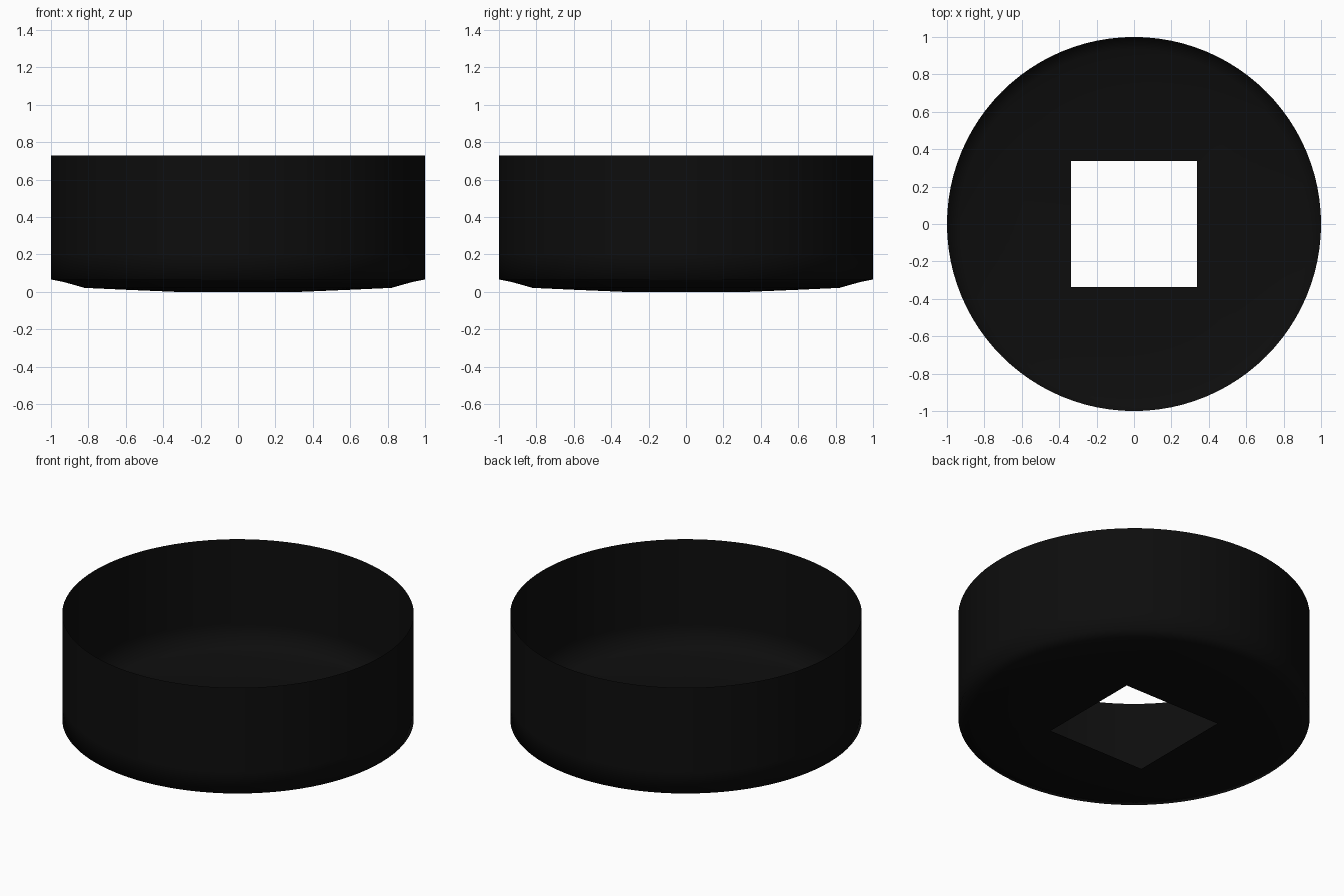
import bpy, bmesh, math

if "Cube" in bpy.data.objects:
    bpy.data.objects.remove(bpy.data.objects["Cube"])

SEG = 96          # divisible by 8, so the square corners fall on segments
HALF = 0.337      # half width of the square hole

black = bpy.data.materials.new("near_black")
black.diffuse_color = (0.004, 0.004, 0.004, 1)
black.use_nodes = True
black.node_tree.nodes["Principled BSDF"].inputs["Base Color"].default_value = black.diffuse_color


def square_ring(bm, z):
    ring = []
    for i in range(SEG):
        a = 2 * math.pi * i / SEG
        c, s = math.cos(a), math.sin(a)
        k = HALF / max(abs(c), abs(s))
        ring.append(bm.verts.new((c * k, s * k, z)))
    return ring


def round_ring(bm, r, z):
    return [bm.verts.new((r * math.cos(2 * math.pi * i / SEG),
                          r * math.sin(2 * math.pi * i / SEG), z)) for i in range(SEG)]


# Thin open shell: square hole, gently dished floor, rounded lower edge, upright wall
bm = bmesh.new()
rings = [square_ring(bm, 0.0)]
for r, z in [(0.6, 0.011), (0.82, 0.021), (0.93, 0.052), (1.0, 0.066),
             (1.0, 0.2), (1.0, 0.73)]:
    rings.append(round_ring(bm, r, z))
for lower, upper in zip(rings, rings[1:]):
    for i in range(SEG):
        j = (i + 1) % SEG
        bm.faces.new((lower[i], upper[i], upper[j], lower[j]))
bmesh.ops.recalc_face_normals(bm, faces=bm.faces)
for f in bm.faces:
    f.smooth = True

mesh = bpy.data.meshes.new("open_round_shell")
bm.to_mesh(mesh)
bm.free()
mesh.materials.append(black)
shell = bpy.data.objects.new("open_round_shell", mesh)
bpy.context.collection.objects.link(shell)
